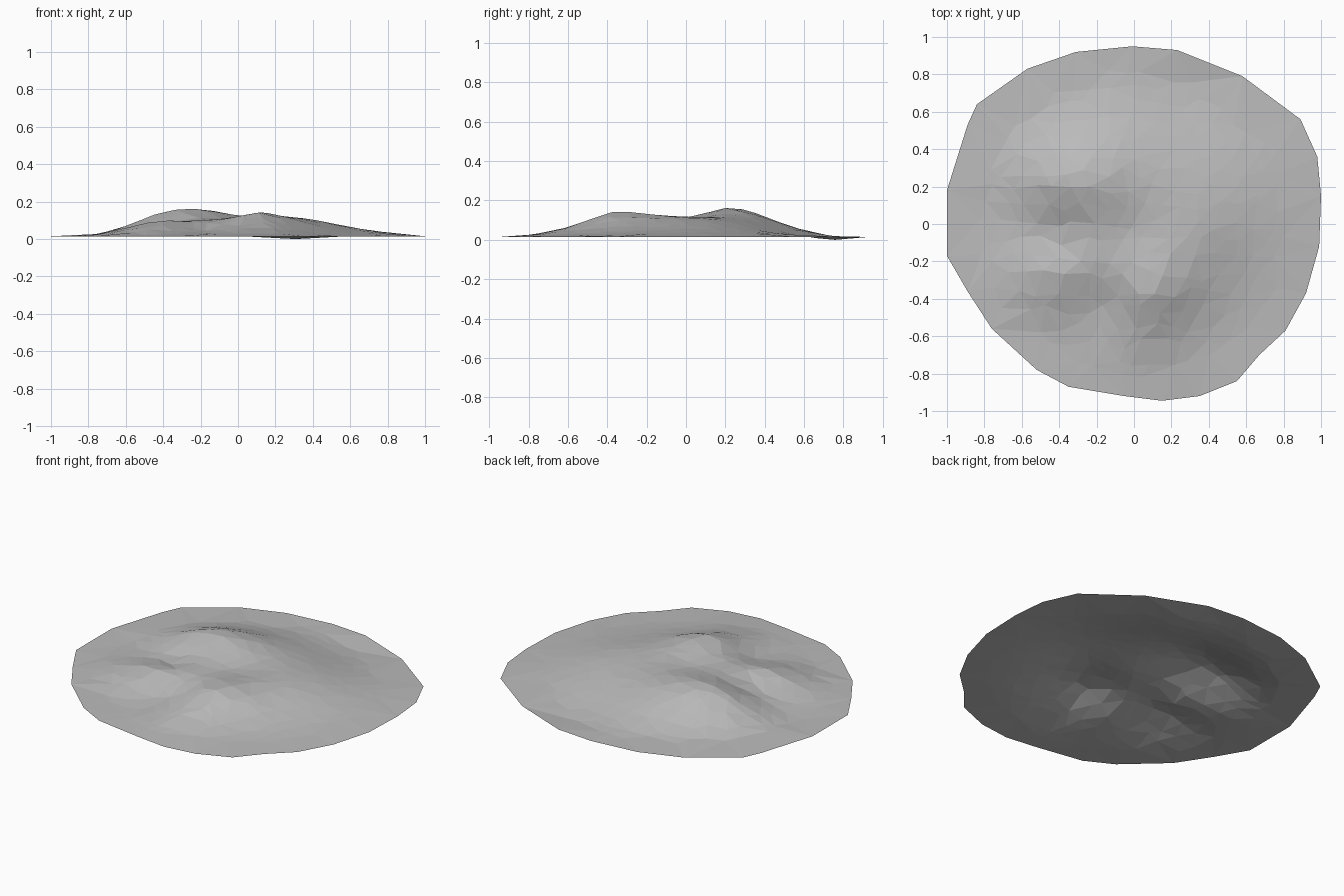
import bpy, math, random
from mathutils import Vector, geometry

cube = bpy.data.objects.get("Cube")
if cube:
    bpy.data.objects.remove(cube)

RIM_HEIGHT = 0.015
SPACING = 0.105

# Uneven outline of the ground sheet, clockwise from the back
rim = [(-.01, .95), (.23, .93), (.58, .79), (.89, .56), (.98, .36), (1, .15),
       (.99, -.12), (.92, -.37), (.81, -.57), (.67, -.7), (.55, -.84),
       (.35, -.92), (.15, -.945), (-.05, -.92), (-.35, -.87), (-.52, -.78),
       (-.76, -.56), (-.89, -.36), (-1, -.17), (-1, .18), (-.89, .53),
       (-.84, .64), (-.57, .83), (-.31, .92)]

# Spot heights along the landforms
landforms = {
    "back_ridge": [(-.62, .17, .06), (-.42, .2, .14), (-.32, .22, .16),
                   (-.18, .22, .16), (-.02, .22, .13), (.28, .24, .1)],
    "left_valley": [(-.65, -.03, .03), (-.4, -.07, .06), (0, -.04, .105)],
    "left_spur": [(-.64, -.22, .05), (-.42, -.25, .1), (-.22, -.2, .1)],
    "front_gully": [(-.15, -.42, .05), (-.25, -.62, .025)],
    "front_peak": [(.08, -.38, .14), (.22, -.28, .13), (.04, -.6, .065),
                   (.32, -.5, .055)],
    "east_ridge": [(.4, 0, .105), (.6, .02, .065), (.8, .05, .035), (.5, -.25, .06)],
    "back_slope": [(-.3, .4, .115), (-.3, .6, .04), (.1, .5, .065),
                   (.5, .5, .03), (.3, .72, .002), (-.2, .76, .015)],
    "foot": [(-.8, .2, .02), (-.62, .5, .025), (-.8, -.3, .018),
             (-.58, -.52, .02), (.6, -.55, .02), (.1, -.8, .025)],
}
spots = [p for path in landforms.values() for p in path]
spots += [(x, y, RIM_HEIGHT) for x, y in rim[::2]]


def kernel(ax, ay, bx, by):
    r = math.hypot(ax - bx, ay - by)
    return r * r * math.log(r) if r > 0 else 0


def solve(rows):
    """Gaussian elimination with pivoting on an augmented matrix."""
    n = len(rows)
    for i in range(n):
        pivot = max(range(i, n), key=lambda k: abs(rows[k][i]))
        rows[i], rows[pivot] = rows[pivot], rows[i]
        rows[i] = [v / rows[i][i] for v in rows[i]]
        for k in range(n):
            if k != i:
                f = rows[k][i]
                rows[k] = [a - f * b for a, b in zip(rows[k], rows[i])]
    return [row[-1] for row in rows]


# Thin plate surface through every spot height
system = [[kernel(x, y, u, v) for u, v, _ in spots] + [1, x, y, z] for x, y, z in spots]
system += [[s[i] for s in spots] + [0] * 4 for i in range(2)]
system.append([1] * len(spots) + [0] * 4)
weights = solve(system)


def height(x, y):
    basis = [kernel(x, y, u, v) for u, v, _ in spots] + [1, x, y]
    return max(0, sum(w * b for w, b in zip(weights, basis)))


# Irregular scatter of facet corners inside the rim
random.seed(4)
points = [Vector(p) for p in rim]
steps = int(1 / SPACING) + 1
for row in range(-steps, steps + 1):
    for col in range(-steps, steps + 1):
        p = Vector((col + row % 2 / 2, row * 0.87)) * SPACING
        p += Vector((random.uniform(-1, 1), random.uniform(-1, 1))) * SPACING * 0.3
        if p.length < 0.84:
            points.append(p)

count = len(rim)
edges = [(i, (i + 1) % count) for i in range(count)]
verts, _, faces, *_ = geometry.delaunay_2d_cdt(points, edges, [], 1, 0.0001)
coords = [(p.x, p.y, RIM_HEIGHT if i < count else height(p.x, p.y))
          for i, p in enumerate(verts)]

mesh = bpy.data.meshes.new("hill_ground")
mesh.from_pydata(coords, [], [tuple(f) for f in faces])
mesh.update()
if sum(poly.normal.z for poly in mesh.polygons) < 0:
    mesh.flip_normals()
hill = bpy.data.objects.new("hill_ground", mesh)
bpy.context.collection.objects.link(hill)

# Single stone colour
stone = bpy.data.materials.new("stone_grey")
stone.use_nodes = True
colour = (0.5, 0.5, 0.5, 1)
stone.diffuse_color = colour
stone.node_tree.nodes["Principled BSDF"].inputs["Base Color"].default_value = colour
mesh.materials.append(stone)
